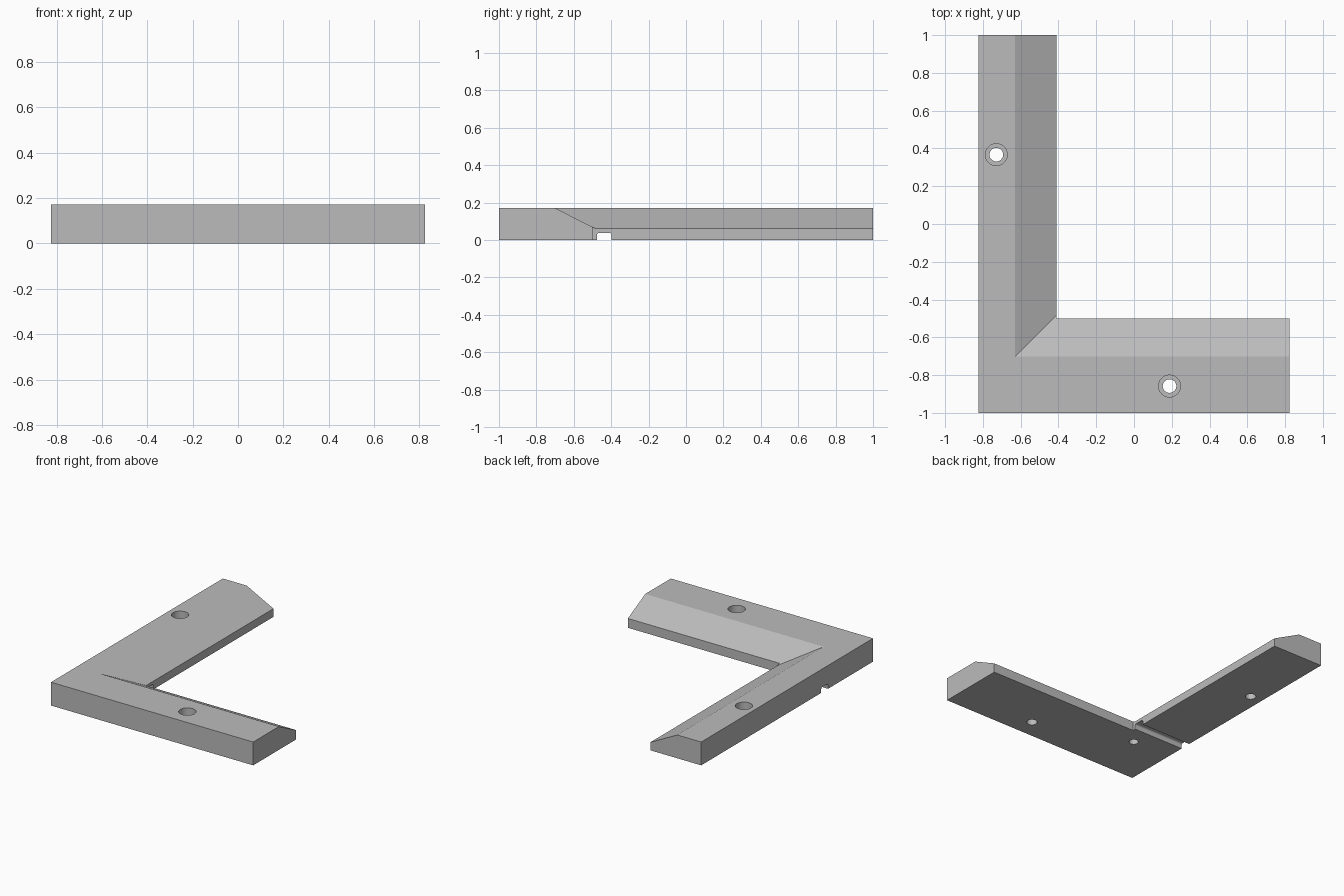
import bpy, bmesh, math
from mathutils import Vector

cube = bpy.data.objects.get("Cube")
if cube:
    bpy.data.objects.remove(cube, do_unlink=True)

HALF_X, HEIGHT = 0.824, 0.172
INNER_X, INNER_Y = -0.411, -0.5      # inner sides of the two arms
BEVEL_X, BEVEL_Y = -0.63, -0.702     # where the sloped inner faces begin
SLOPE = 0.51

grey = bpy.data.materials.new("plain grey")
grey.use_nodes = True
grey.diffuse_color = (0.5, 0.5, 0.5, 1)
grey.node_tree.nodes["Principled BSDF"].inputs["Base Color"].default_value = (0.5, 0.5, 0.5, 1)


def make_object(name, bm):
    bmesh.ops.recalc_face_normals(bm, faces=bm.faces)
    mesh = bpy.data.meshes.new(name)
    bm.to_mesh(mesh)
    bm.free()
    mesh.materials.append(grey)
    obj = bpy.data.objects.new(name, mesh)
    bpy.context.collection.objects.link(obj)
    return obj


def prism(name, points, direction):
    """Extrude a flat outline along a direction."""
    bm = bmesh.new()
    face = bm.faces.new([bm.verts.new(p) for p in points])
    new = bmesh.ops.extrude_face_region(bm, geom=[face])["geom"]
    verts = [v for v in new if isinstance(v, bmesh.types.BMVert)]
    bmesh.ops.translate(bm, verts=verts, vec=direction)
    return make_object(name, bm)


def cylinder(name, x, y, radius, low, high):
    ring = [(x + radius * math.cos(i * math.tau / 48),
             y + radius * math.sin(i * math.tau / 48), low) for i in range(48)]
    return prism(name, ring, (0, 0, high - low))


# L-shaped body
bracket = prism("corner_bracket", [
    (-HALF_X, -1, 0), (HALF_X, -1, 0), (HALF_X, INNER_Y, 0),
    (INNER_X, INNER_Y, 0), (INNER_X, 1, 0), (-HALF_X, 1, 0)], (0, 0, HEIGHT))

# Mitred wedge: everything above both sloping planes
bm = bmesh.new()
bmesh.ops.create_cube(bm, size=4)
apex = Vector((BEVEL_X, BEVEL_Y, HEIGHT))
for normal in ((SLOPE, 0, 1), (0, SLOPE, 1)):
    bmesh.ops.bisect_plane(bm, geom=bm.verts[:] + bm.edges[:] + bm.faces[:],
                           plane_co=apex, plane_no=normal, clear_inner=True)
    bmesh.ops.holes_fill(bm, edges=[e for e in bm.edges if e.is_boundary])
cutters = [make_object("slope_cutter", bm)]

# Cable groove with rounded upper corners, under the long arm
y0, y1, top, r = -0.477, -0.397, 0.038, 0.012
outline = [(-1, y0, -0.1), (-1, y1, -0.1)]
for cy, start in ((y1 - r, 0), (y0 + r, 90)):
    for step in range(5):
        a = math.radians(start + step * 22.5)
        outline.append((-1, cy + r * math.cos(a), top - r + r * math.sin(a)))
cutters.append(prism("groove_cutter", outline, (0.8, 0, 0)))

# Counterbored screw holes and a blind hole beneath the corner
for x, y in ((-0.729, 0.367), (0.188, -0.858)):
    cutters.append(cylinder("screw_cutter", x, y, 0.036, -0.1, 0.3))
    cutters.append(cylinder("head_cutter", x, y, 0.058, 0.07, 0.3))
cutters.append(cylinder("blind_hole_cutter", -0.516, -0.618, 0.032, -0.1, 0.06))

# Apply the cuts
bpy.context.view_layer.objects.active = bracket
bracket.select_set(True)
for cutter in cutters:
    mod = bracket.modifiers.new("cut", 'BOOLEAN')
    mod.operation, mod.solver, mod.object = 'DIFFERENCE', 'EXACT', cutter
    bpy.ops.object.modifier_apply(modifier=mod.name)
    bpy.data.objects.remove(cutter, do_unlink=True)
bpy.ops.object.shade_smooth_by_angle(angle=math.radians(23))
